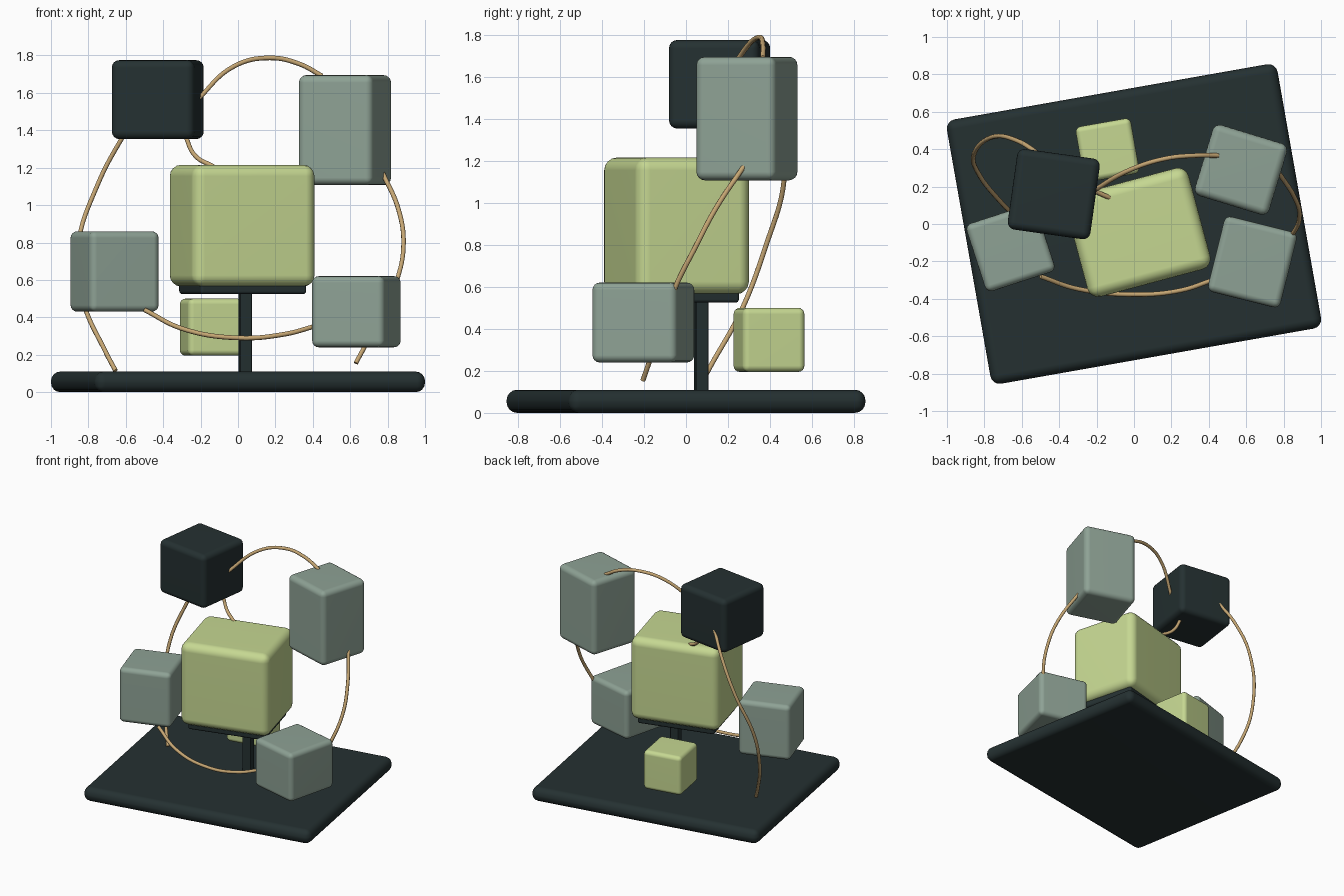
import bpy
import math
from mathutils import Vector

cube = bpy.data.objects.get("Cube")
if cube:
    bpy.data.objects.remove(cube, do_unlink=True)


def material(name, rgb):
    mat = bpy.data.materials.new(name)
    mat.use_nodes = True
    mat.diffuse_color = (*rgb, 1)
    bsdf = mat.node_tree.nodes["Principled BSDF"]
    bsdf.inputs["Base Color"].default_value = (*rgb, 1)
    bsdf.inputs["Roughness"].default_value = 0.6
    return mat


dark = material("dark slate", (0.018, 0.030, 0.031))
green = material("light green", (0.56, 0.68, 0.285))
grey = material("sage grey", (0.27, 0.36, 0.30))
gold = material("brass", (0.56, 0.38, 0.17))


def rounded_box(name, x, y, bottom, top, width, depth, turn, radius, mat):
    """Box with rounded edges, turned about the vertical axis."""
    bpy.ops.mesh.primitive_cube_add(size=1, location=(x, y, (bottom + top) / 2),
                                    rotation=(0, 0, math.radians(turn)))
    obj = bpy.context.object
    obj.name = name
    obj.data.name = name
    for v in obj.data.vertices:
        v.co *= Vector((width, depth, top - bottom))
    obj.data.materials.append(mat)
    bpy.ops.object.shade_smooth()
    bevel = obj.modifiers.new("round_edges", 'BEVEL')
    bevel.width = radius
    bevel.segments = 4
    weighted = obj.modifiers.new("flat_sides", 'WEIGHTED_NORMAL')
    weighted.keep_sharp = True
    return obj


def wire(name, points, radius=0.0125):
    """Round wire along a smooth path."""
    curve = bpy.data.curves.new(name, 'CURVE')
    curve.dimensions = '3D'
    curve.resolution_u = 8
    curve.bevel_depth = radius
    curve.bevel_resolution = 2
    curve.use_fill_caps = True
    spline = curve.splines.new('BEZIER')
    spline.bezier_points.add(len(points) - 1)
    for bp, co in zip(spline.bezier_points, points):
        bp.co = co
        bp.handle_left_type = bp.handle_right_type = 'AUTO'
    curve.materials.append(gold)
    obj = bpy.data.objects.new(name, curve)
    bpy.context.collection.objects.link(obj)
    return obj


# Base, post and carrier plate
rounded_box("base", 0, 0, 0, 0.11, 1.795, 1.435, 10, 0.05, dark)
rounded_box("post", 0.038, 0.072, 0.09, 0.56, 0.065, 0.06, 10, 0.004, dark)
rounded_box("carrier_plate", 0.025, -0.045, 0.525, 0.6, 0.585, 0.465, 15, 0.015, dark)

# Blocks
rounded_box("main_block", 0.022, -0.045, 0.565, 1.215, 0.68, 0.56, 15, 0.06, green)
rounded_box("small_block", -0.142, 0.395, 0.195, 0.5, 0.3, 0.3, 10, 0.03, green)
rounded_box("right_block", -0.66, -0.127, 0.43, 0.86, 0.39, 0.38, 18, 0.035, grey)
rounded_box("left_low_block", 0.633, -0.203, 0.24, 0.62, 0.4, 0.416, -14, 0.035, grey)
rounded_box("left_tall_block", 0.572, 0.29, 1.107, 1.695, 0.415, 0.397, -17, 0.04, grey)
rounded_box("top_block", -0.429, 0.16, 1.353, 1.775, 0.446, 0.435, -8, 0.04, dark)

# Wires linking the blocks
wire("top_wire", [(-0.23, 0.17, 1.55), (-0.02, 0.29, 1.743), (0.17, 0.35, 1.787),
                  (0.33, 0.366, 1.754), (0.45, 0.366, 1.69)])
wire("short_wire", [(-0.285, 0.215, 1.38), (-0.23, 0.185, 1.265), (-0.13, 0.14, 1.205)])
wire("right_wire", [(-0.5, 0.37, 1.54), (-0.623, 0.445, 1.353), (-0.75, 0.467, 1.11),
                    (-0.855, 0.375, 0.78), (-0.83, 0.267, 0.495),
                    (-0.705, 0.11, 0.21), (-0.655, 0.06, 0.115)])
wire("left_wire", [(0.77, 0.28, 1.18), (0.86, 0.14, 0.97), (0.885, 0.045, 0.79),
                   (0.85, -0.05, 0.6), (0.76, -0.12, 0.4), (0.63, -0.205, 0.155)])
wire("front_wire", [(-0.5, -0.28, 0.44), (-0.3, -0.347, 0.34), (0, -0.377, 0.29),
                    (0.25, -0.355, 0.31), (0.42, -0.3, 0.355)])
